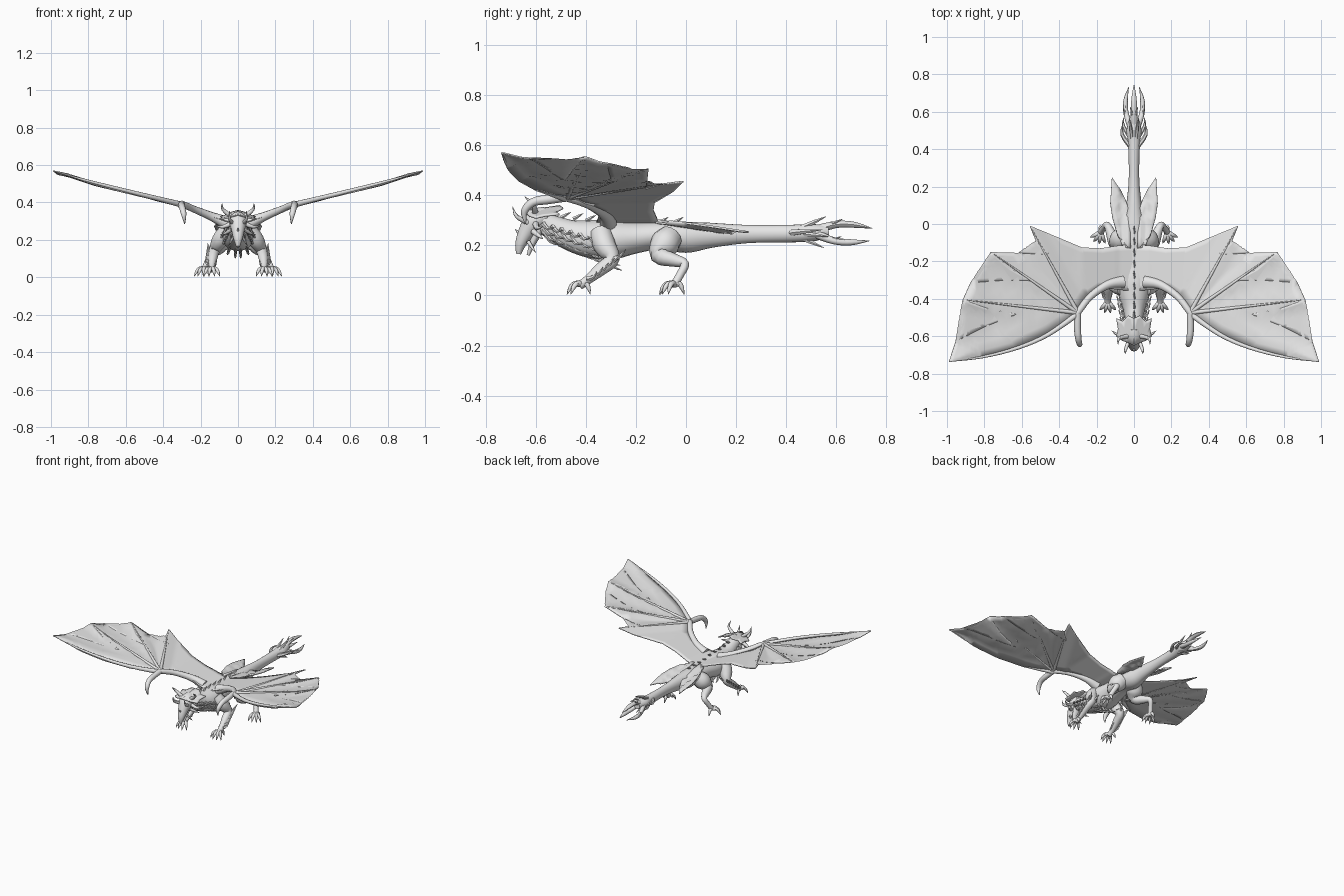
import bpy, bmesh, math
from mathutils import Vector

if "Cube" in bpy.data.objects:
    bpy.data.objects.remove(bpy.data.objects["Cube"])

skin = bpy.data.materials.new("grey_hide")
skin.diffuse_color = (0.8, 0.8, 0.8, 1)
skin.use_nodes = True
skin.node_tree.nodes["Principled BSDF"].inputs["Base Color"].default_value = skin.diffuse_color


def finish(name, bm, mirror=False, thick=0.0, angle=45):
    bmesh.ops.recalc_face_normals(bm, faces=bm.faces)
    me = bpy.data.meshes.new(name)
    bm.to_mesh(me)
    bm.free()
    ob = bpy.data.objects.new(name, me)
    bpy.context.collection.objects.link(ob)
    me.materials.append(skin)
    bpy.ops.object.select_all(action='DESELECT')
    ob.select_set(True)
    bpy.context.view_layer.objects.active = ob
    bpy.ops.object.shade_smooth_by_angle(angle=math.radians(angle))
    if thick:
        m = ob.modifiers.new("thickness", 'SOLIDIFY')
        m.thickness, m.offset = thick, 0
    if mirror:
        ob.modifiers.new("mirror", 'MIRROR')
    return ob


def smooth_path(pts, steps):
    """Catmull-Rom resampling of (x, y, z, ra, rb) points."""
    out = []
    for i in range(len(pts) - 1):
        p = [pts[min(max(i + k, 0), len(pts) - 1)] for k in (-1, 0, 1, 2)]
        for s in range(steps):
            t = s / steps
            out.append([0.5 * (2 * b + (c - a) * t + (2 * a - 5 * b + 4 * c - d) * t * t
                               + (3 * b - a - 3 * c + d) * t ** 3) for a, b, c, d in zip(*p)])
    return out + [list(pts[-1])]


def add_tube(bm, pts, sides=12, steps=4):
    pts = [tuple(p) if len(p) == 5 else (*p, p[3]) for p in pts]
    path = smooth_path(pts, steps)
    co = [Vector(p[:3]) for p in path]
    whole = (co[-1] - co[0]).normalized()
    ref = Vector((0, 0, 1)) if abs(whole.x) > 0.6 else Vector((1, 0, 0))
    rings = []
    for i, p in enumerate(path):
        t = (co[min(i + 1, len(co) - 1)] - co[max(i - 1, 0)]).normalized()
        a = (ref - t * ref.dot(t)).normalized()
        b = t.cross(a)
        ra, rb = max(p[3], 0.0008), max(p[4], 0.0008)
        rings.append([bm.verts.new(co[i] + a * ra * math.cos(k * math.tau / sides)
                                   + b * rb * math.sin(k * math.tau / sides)) for k in range(sides)])
    for r, q in zip(rings, rings[1:]):
        for k in range(sides):
            bm.faces.new((r[k], r[(k + 1) % sides], q[(k + 1) % sides], q[k]))
    bm.faces.new(rings[0])
    bm.faces.new(rings[-1])


def tubes(name, paths, mirror=False, sides=12, steps=4):
    bm = bmesh.new()
    for p in paths:
        add_tube(bm, p, sides, steps)
    return finish(name, bm, mirror)


def spike(base, tip, r, bend=(0, 0, 0)):
    a, b = Vector(base), Vector(tip)
    m = a.lerp(b, 0.55) + Vector(bend)
    return [(*a, r), (*m, r * 0.7), (*b, 0.0008)]


def plate(name, outline, height, thick, cuts=5):
    """Flat outline, subdivided and raised by a height rule, mirrored."""
    bm = bmesh.new()
    bm.faces.new([bm.verts.new((x, y, 0)) for x, y in outline])
    bmesh.ops.triangulate(bm, faces=bm.faces)
    bmesh.ops.subdivide_edges(bm, edges=bm.edges, cuts=cuts, use_grid_fill=True)
    for v in bm.verts:
        v.co.z = height(v.co.x, v.co.y)
    return finish(name, bm, True, thick)


# torso, neck and tail in one tapering body
body = [(.57, .255, .022, .025), (.50, .25, .040, .035), (.43, .247, .032, .035), (.25, .245, .028, .036),
        (.10, .24, .042, .05), (0, .232, .062, .062), (-.10, .24, .07, .055), (-.20, .23, .078, .062),
        (-.30, .222, .092, .08), (-.38, .225, .082, .076), (-.46, .24, .058, .062),
        (-.54, .275, .043, .048), (-.60, .305, .038, .04)]
tubes("body", [[(0, *p) for p in body]], sides=20)

# head
tubes("head", [[(0, -.555, .32, .035, .035), (0, -.60, .30, .048, .045), (0, -.635, .255, .036, .034),
                (0, -.66, .205, .024, .022), (0, -.668, .165, .01, .01)]])
tubes("lower_jaw", [[(0, -.585, .265, .03, .022), (0, -.61, .215, .022, .014), (0, -.63, .16, .006, .006)]])
tubes("horns", [spike((.035, -.60, .325), (.085, -.645, .395), .013, (.018, .012, 0)),
                spike((.03, -.63, .29), (.045, -.692, .355), .011, (.008, -.012, -.01)),
                spike((.04, -.60, .285), (.12, -.57, .275), .013, (0, -.01, -.01)),
                spike((.035, -.61, .255), (.085, -.57, .225), .012),
                spike((.025, -.63, .215), (.05, -.60, .17), .008)], True, 8)
tubes("nose_horn", [spike((0, -.65, .23), (0, -.683, .265), .009)], sides=8)
plate("head_frill", [(0, -.65), (.03, -.635), (.06, -.625), (.094, -.60), (.085, -.56), (.094, -.505),
                     (.06, -.52), (.03, -.49), (0, -.505)],
      lambda x, y: .345 - .35 * x + .15 * (y + .58), .008, 2)

# shaggy mane of blades beneath the neck
mane = []
for i in range(8):
    y = -.57 + .036 * i
    cz = .29 - .010 * i
    r = .04 + .0055 * i
    for a in (8, 32, 58, 84):
        s, c = math.sin(math.radians(a)), math.cos(math.radians(a))
        L = .085 - .0003 * a
        base = (s * r, y, cz - c * r * .8)
        mane.append(spike(base, (base[0] + .03 * s, y + L * .75, base[2] - L * (.2 + .5 * c)),
                          .010, (.006 * s, -.005, -.012)))
tubes("mane_blades", mane, True, 5, 2)

# spine ridge
tubes("spine_ridge", [spike((0, y, z), (0, y + .04, z + .022), .008)
                      for y, z in [(-.50, .31), (-.45, .305), (-.40, .298), (-.35, .298), (-.29, .296),
                                   (-.23, .288), (-.17, .288), (-.11, .29), (-.05, .29)]], sides=5, steps=2)

# wings
HEIGHT = [(0, .285), (.08, .305), (.28, .385), (.555, .455), (.765, .505), (.91, .553), (1.0, .572)]
WRIST = (.30, -.475)
FINGERS = [(.985, -.733), (.91, -.405), (.762, -.152), (.555, -.012)]


def lift(x):
    for (a, za), (b, zb) in zip(HEIGHT, HEIGHT[1:]):
        if x <= b:
            return za + (zb - za) * (x - a) / (b - a)
    return HEIGHT[-1][1]


def wing_height(x, y):
    p, w, best = Vector((x, y)), Vector(WRIST), 1.0
    for f in FINGERS:
        d = Vector(f) - w
        t = min(max((p - w).dot(d) / d.dot(d), 0), 1)
        best = min(best, (p - w - d * t).length)
    sag = min(.014, .22 * best) * min(1, max(0, (x - .1) / .2))
    return lift(x) - sag


plate("wing_membrane",
      [(0, -.36), (.10, -.35), (.18, -.337), (.245, -.38), (.29, -.45), (.325, -.507), (.46, -.597),
       (.62, -.667), (.807, -.715), (.99, -.738), (.975, -.69), (.955, -.63), (.80, -.55), (.625, -.482),
       (.77, -.455), (.915, -.405), (.875, -.315), (.70, -.302), (.545, -.303), (.66, -.24), (.765, -.15),
       (.62, -.155), (.45, -.165), (.525, -.09), (.557, -.01), (.41, -.07), (.28, -.125), (.18, -.13),
       (.08, -.115), (0, -.11)], wing_height, .006, 7)

bones = [[(.06, -.31, .29, .035), (.14, -.325, .325, .024), (.23, -.385, .362, .019),
          (.29, -.46, .388, .018), (.315, -.505, .392, .012)]]
bones.append([(x, y, lift(x) - .002, r) for x, y, r in
              [(.30, -.48, .016), (.46, -.592, .012), (.62, -.662, .010), (.807, -.711, .007), (.985, -.735, .002)]])
for fx, fy in FINGERS[1:]:
    bones.append([(x, y, lift(x), r) for x, y, r in
                  [(WRIST[0] + (fx - WRIST[0]) * t, WRIST[1] + (fy - WRIST[1]) * t, .010 * (1 - t) + .002)
                   for t in (0, .35, .7, .97)]])
tubes("wing_bones", bones, True, 10)
tubes("wing_thumb_claw", [[(.30, -.48, .392, .018), (.302, -.55, .383, .019), (.298, -.61, .372, .017),
                           (.29, -.645, .335, .014), (.285, -.64, .285, .002)]], True)

# hip fins
plate("hip_fin", [(.02, -.13), (.06, -.12), (.09, -.05), (.115, .03), (.127, .11), (.118, .25),
                  (.075, .185), (.045, .13), (.02, .05)],
      lambda x, y: .295 - .15 * (y + .1) + .08 * x - (.012 if .04 < x < .08 else 0), .008, 3)

# limbs
tubes("front_leg", [[(.055, -.34, .25, .045), (.095, -.325, .20, .045), (.125, -.295, .145, .03),
                     (.135, -.34, .105, .026), (.14, -.395, .06, .018), (.14, -.425, .04, .018)]], True)
tubes("hind_leg", [[(.045, -.06, .235, .05), (.075, -.085, .205, .058), (.10, -.105, .16, .038),
                    (.125, -.045, .14, .026), (.145, -.005, .125, .018), (.165, -.025, .08, .016),
                    (.178, -.045, .045, .017)]], True)


def foot(x, y, turn, length):
    toes = []
    for deg in (-38, -8, 22, 50, 160):
        a = math.radians(deg + turn)
        k = length * (.6 if deg == 160 else 1)
        dx, dy = math.sin(a) * k, -math.cos(a) * k
        toes.append([(x, y, .045, .014), (x + dx * .5, y + dy * .5, .046, .011),
                     (x + dx * .8, y + dy * .8, .028, .008), (x + dx, y + dy, .004, .001)])
    return toes


tubes("front_foot", foot(.14, -.415, -6, .062), True, 8, 3)
tubes("hind_foot", foot(.178, -.045, 15, .062), True, 8, 3)

# blades trailing from the forearm
fins = []
for i in range(6):
    t = i / 5
    b = Vector((.13, -.30, .14)).lerp(Vector((.142, -.395, .065)), t)
    for side in (-.012, .014):
        fins.append(spike(b + Vector((side, 0, 0)), b + Vector((side * 2.4, .06 - .02 * t, .045 - .015 * t)),
                          .011, (0, .004, -.008)))
tubes("forearm_blades", fins, True, 5, 2)

# tail tip: three long prongs with barbs
tubes("tail_prong_top", [[(0, .53, .265, .02, .018), (0, .60, .283, .017, .014), (0, .67, .282, .014, .012),
                          (0, .745, .267, .001, .001)]], sides=8)
tubes("tail_prong_side", [[(.018, .52, .245, .018), (.042, .59, .218, .014), (.045, .66, .212, .012),
                           (.028, .733, .218, .001)]], True, 8)
tubes("tail_barbs", [spike((.022, .42, .25), (.058, .545, .262), .014, (.022, -.01, 0)),
                     spike((.025, .47, .245), (.055, .57, .235), .012, (.015, 0, 0)),
                     spike((.012, .46, .27), (.022, .56, .315), .012),
                     spike((.012, .46, .23), (.02, .55, .19), .011),
                     spike((.04, .58, .22), (.058, .62, .235), .007),
                     spike((.008, .58, .285), (.02, .625, .305), .007)], True, 6, 3)
